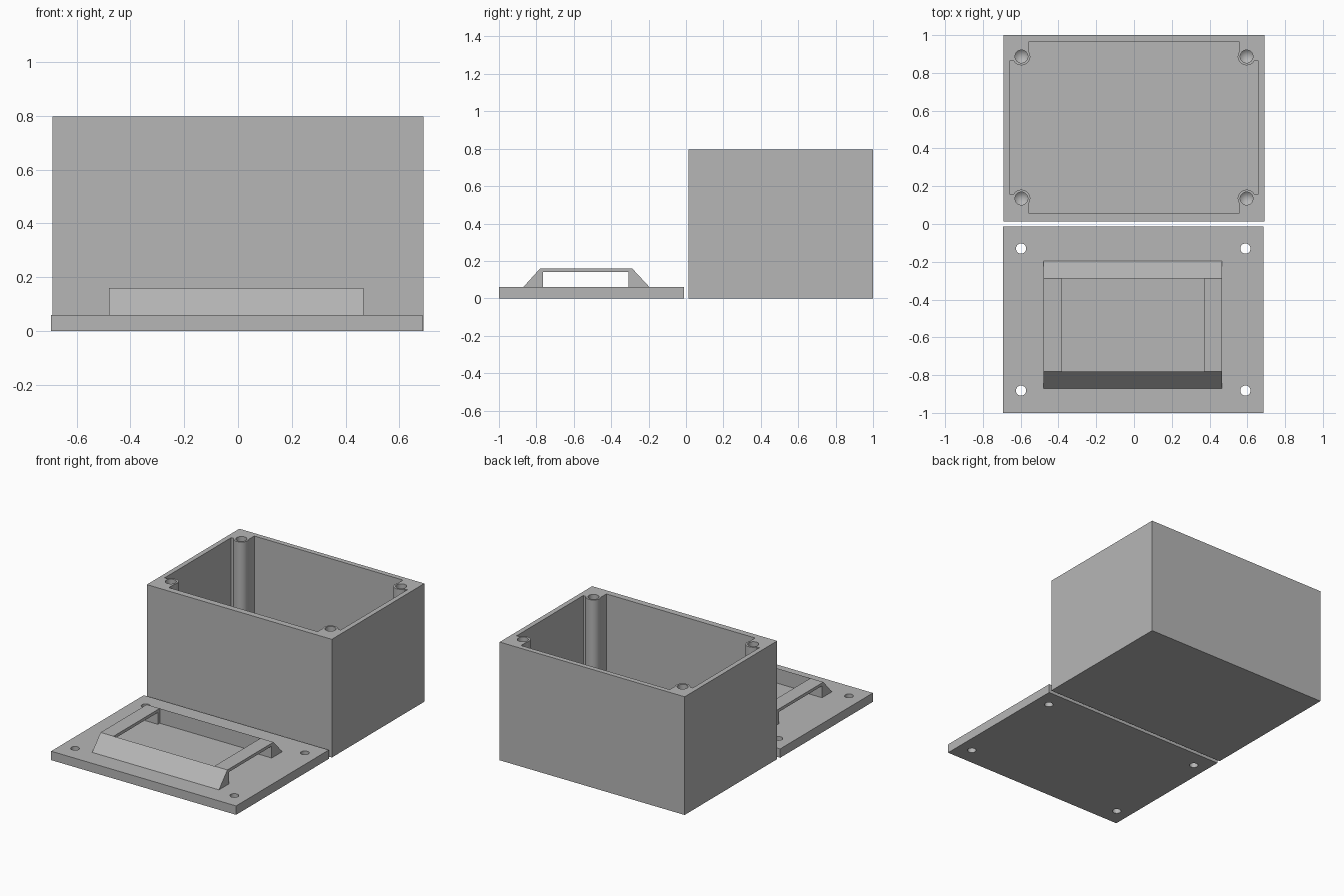
import bpy
import bmesh
from math import sin, cos, asin, acos, pi
from mathutils import Matrix, Vector

old = bpy.data.objects.get("Cube")
if old:
    bpy.data.objects.remove(old)

GREY = (0.47, 0.47, 0.47, 1)
mat = bpy.data.materials.new("plain grey")
mat.use_nodes = True
mat.diffuse_color = GREY
mat.node_tree.nodes["Principled BSDF"].inputs["Base Color"].default_value = GREY


def finish(name, bm):
    bmesh.ops.recalc_face_normals(bm, faces=bm.faces)
    mesh = bpy.data.meshes.new(name)
    bm.to_mesh(mesh)
    bm.free()
    mesh.materials.append(mat)
    ob = bpy.data.objects.new(name, mesh)
    bpy.context.collection.objects.link(ob)
    return ob


def prism(name, points, direction):
    """Extrude a closed outline along a direction."""
    bm = bmesh.new()
    face = bm.faces.new([bm.verts.new(p) for p in points])
    ext = bmesh.ops.extrude_face_region(bm, geom=[face], use_keep_orig=True)
    moved = [v for v in ext["geom"] if isinstance(v, bmesh.types.BMVert)]
    bmesh.ops.translate(bm, verts=moved, vec=Vector(direction))
    return finish(name, bm)


def block(name, x0, x1, y0, y1, z0, z1):
    return prism(name, [(x0, y0, z0), (x1, y0, z0), (x1, y1, z0), (x0, y1, z0)],
                 (0, 0, z1 - z0))


def drill(name, x, y, z0, z1, r, tip=0.0):
    """Round cutter, optionally with a conical tip at the lower end."""
    bm = bmesh.new()
    bmesh.ops.create_cone(bm, cap_ends=True, segments=32, radius1=r, radius2=r,
                          depth=z1 - z0,
                          matrix=Matrix.Translation((x, y, (z0 + z1) / 2)))
    if tip:
        bottom = min(bm.faces, key=lambda f: f.calc_center_median().z)
        made = bmesh.ops.poke(bm, faces=[bottom])
        made["verts"][0].co.z -= tip
    return finish(name, bm)


def cut(target, cutters):
    """Subtract the cutters and discard them."""
    bpy.context.view_layer.objects.active = target
    for c in cutters:
        c.hide_render = True
        mod = target.modifiers.new("cut", "BOOLEAN")
        mod.operation = "DIFFERENCE"
        mod.solver = "EXACT"
        mod.object = c
        bpy.ops.object.modifier_apply(modifier=mod.name)
        bpy.data.objects.remove(c)


CORNERS = [(1, 1), (-1, 1), (-1, -1), (1, -1)]

# Open box
H, W = 0.797, 0.69
FLOOR = 0.04
CY = 0.511                        # box centre in y
HX, HY = 0.657, 0.455             # half size of the cavity
PX, PY, PR = 0.596, 0.376, 0.047  # screw post position and radius
box = block("box", -W, W, 0.014, 1.0, 0, H)

# Cavity outline: each corner steps around a rounded screw post
NX, NY = 0.555, 0.355
start = asin((NY - PY) / PR)
end = acos((NX - PX) / PR) - 2 * pi
quarter = [(HX, NY)]
for i in range(17):
    a = start + (end - start) * i / 16
    quarter.append((PX + PR * cos(a), PY + PR * sin(a)))
quarter.append((NX, HY))
outline = []
for sx, sy in CORNERS:
    pts = quarter if sx * sy > 0 else quarter[::-1]
    outline += [(sx * x, CY + sy * y, FLOOR) for x, y in pts]
cavity = prism("cavity_cutter", outline, (0, 0, H))

# Screw holes in the posts
holes = [drill("post_drill", sx * PX, CY + sy * PY, 0.4, H + 0.1, 0.034, 0.03)
         for sx, sy in CORNERS]
cut(box, [cavity] + holes)

# Lid with four through holes
LX, LY, LT = -0.004, -0.506, 0.06
lid = block("lid", LX - W, LX + W, -1.0, -0.012, 0, LT)
cut(lid, [drill("lid_drill", LX + sx * 0.594, LY + sy * PY, -0.1, 0.2, 0.027)
          for sx, sy in CORNERS])

# Handle: two sloped wedges joined by two raised side bars
X0, X1, BAR = -0.479, 0.467, 0.097
TOP, UNDER = 0.16, 0.14
YF, YB = -0.78, -0.288            # wedge crests
for name, foot, crest in (("front_wedge", -0.87, YF), ("back_wedge", -0.195, YB)):
    prism(name, [(X0, foot, LT), (X0, crest, LT), (X0, crest, TOP)],
          (X1 - X0, 0, 0))
arch = [(YF, LT), (YF, TOP), (YB, TOP), (YB, LT),
        (-0.308, LT), (-0.308, UNDER), (-0.765, UNDER), (-0.765, LT)]
for name, x in (("right_bar", X0), ("left_bar", X1 - BAR)):
    prism(name, [(x, y, z) for y, z in arch], (BAR, 0, 0))

# Smooth the round posts and holes, keep other edges sharp
bpy.ops.object.select_all(action="DESELECT")
for ob in (box, lid):
    ob.select_set(True)
bpy.context.view_layer.objects.active = box
bpy.ops.object.shade_smooth_by_angle(angle=0.5)
